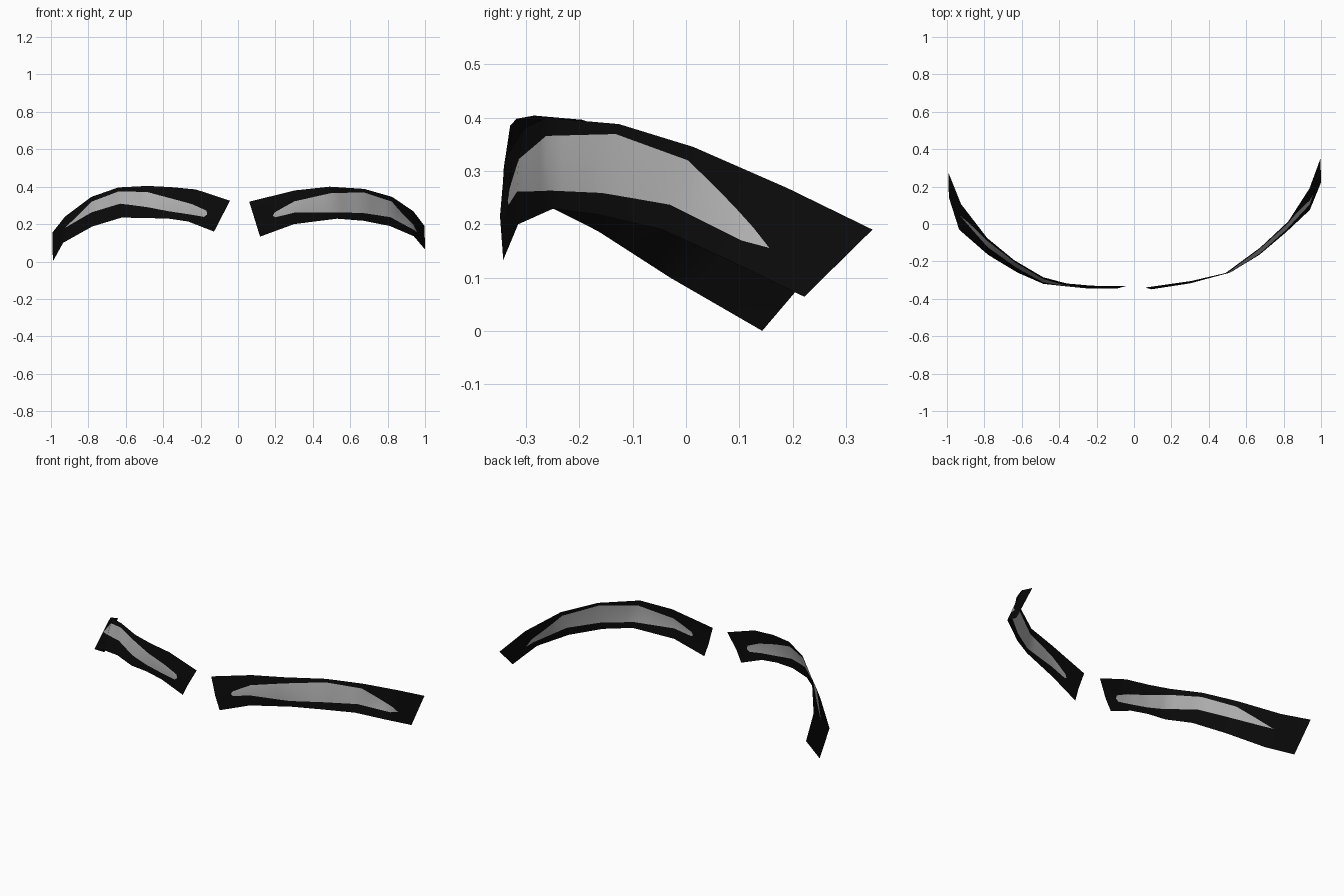
import bpy, bmesh
from mathutils import Vector

if "Cube" in bpy.data.objects:
    bpy.data.objects.remove(bpy.data.objects["Cube"])


def material(name, v):
    m = bpy.data.materials.new(name)
    m.diffuse_color = (v, v, v, 1)
    m.use_nodes = True
    m.node_tree.nodes["Principled BSDF"].inputs["Base Color"].default_value = m.diffuse_color
    return m


black = material("black", 0.003)
grey = material("grey", 0.44)


def lerp_at(keys, u):
    """Linear interpolation of (u, a, b) keys."""
    if u <= keys[0][0]:
        return keys[0][1:]
    for k, n in zip(keys, keys[1:]):
        if u <= n[0]:
            t = (u - k[0]) / (n[0] - k[0])
            return tuple(k[i] + (n[i] - k[i]) * t for i in (1, 2))
    return keys[-1][1:]


def brow(name, top, bottom, hair, flip):
    """Curved card between two edges; hair keys give the grey band (u, upper v, lower v)."""
    segs = len(top) - 1
    us = {i / 4 for i in range(segs * 4 + 1)} | {k[0] for k in hair}
    bm = bmesh.new()
    cols = []
    for u in sorted(us):
        i = min(int(u), segs - 1)
        a = Vector(top[i]).lerp(Vector(top[i + 1]), u - i)
        b = Vector(bottom[i]).lerp(Vector(bottom[i + 1]), u - i)
        t, l = lerp_at(hair, u)
        col = []
        for v in (0, t, (t + l) / 2, l, 1):
            p = a.lerp(b, v)
            p.y -= 0.03 * v * (1 - v) * (1 - u / segs)   # slight bulge
            col.append(bm.verts.new(p))
        cols.append(col)
    for c, d in zip(cols, cols[1:]):
        for r in range(4):
            q = [c[r], c[r + 1], d[r + 1], d[r]]
            f = bm.faces.new(q[::-1] if flip else q)
            f.material_index = 1 if r in (1, 2) else 0
            f.smooth = True
    bmesh.ops.remove_doubles(bm, verts=bm.verts, dist=0.0005)
    me = bpy.data.meshes.new(name)
    bm.to_mesh(me)
    bm.free()
    me.materials.append(black)
    me.materials.append(grey)
    ob = bpy.data.objects.new(name, me)
    bpy.context.collection.objects.link(ob)


# Brow on the +x side, inner end to outer end
brow("right_brow",
     [(.06, -.34, .32), (.305, -.305, .38), (.49, -.262, .40), (.675, -.126, .388),
      (.825, .014, .345), (.938, .19, .268), (.997, .35, .19)],
     [(.118, -.343, .133), (.30, -.315, .20), (.53, -.25, .229), (.67, -.165, .218),
      (.812, -.045, .19), (.94, .075, .135), (1.0, .222, .064)],
     [(.45, .56, .56), (.5, .48, .62), (1, .32, .66), (2, .2, .8), (3, .11, .76),
      (4, .16, .7), (5, .55, .74), (5.3, .68, .68)], False)

# Brow on the -x side, inner end to outer end
brow("left_brow",
     [(-.043, -.332, .325), (-.225, -.33, .385), (-.36, -.318, .398), (-.485, -.285, .404),
      (-.64, -.194, .396), (-.785, -.075, .345), (-.925, .107, .24), (-.992, .275, .155)],
     [(-.128, -.343, .16), (-.267, -.342, .214), (-.375, -.332, .23), (-.485, -.32, .232),
      (-.622, -.26, .235), (-.78, -.165, .187), (-.935, -.03, .10), (-.99, .143, .0)],
     [(.45, .6, .6), (.52, .5, .7), (1, .46, .78), (2, .35, .77), (3, .19, .66),
      (4, .13, .54), (5, .16, .52), (6, .45, .45)], True)
